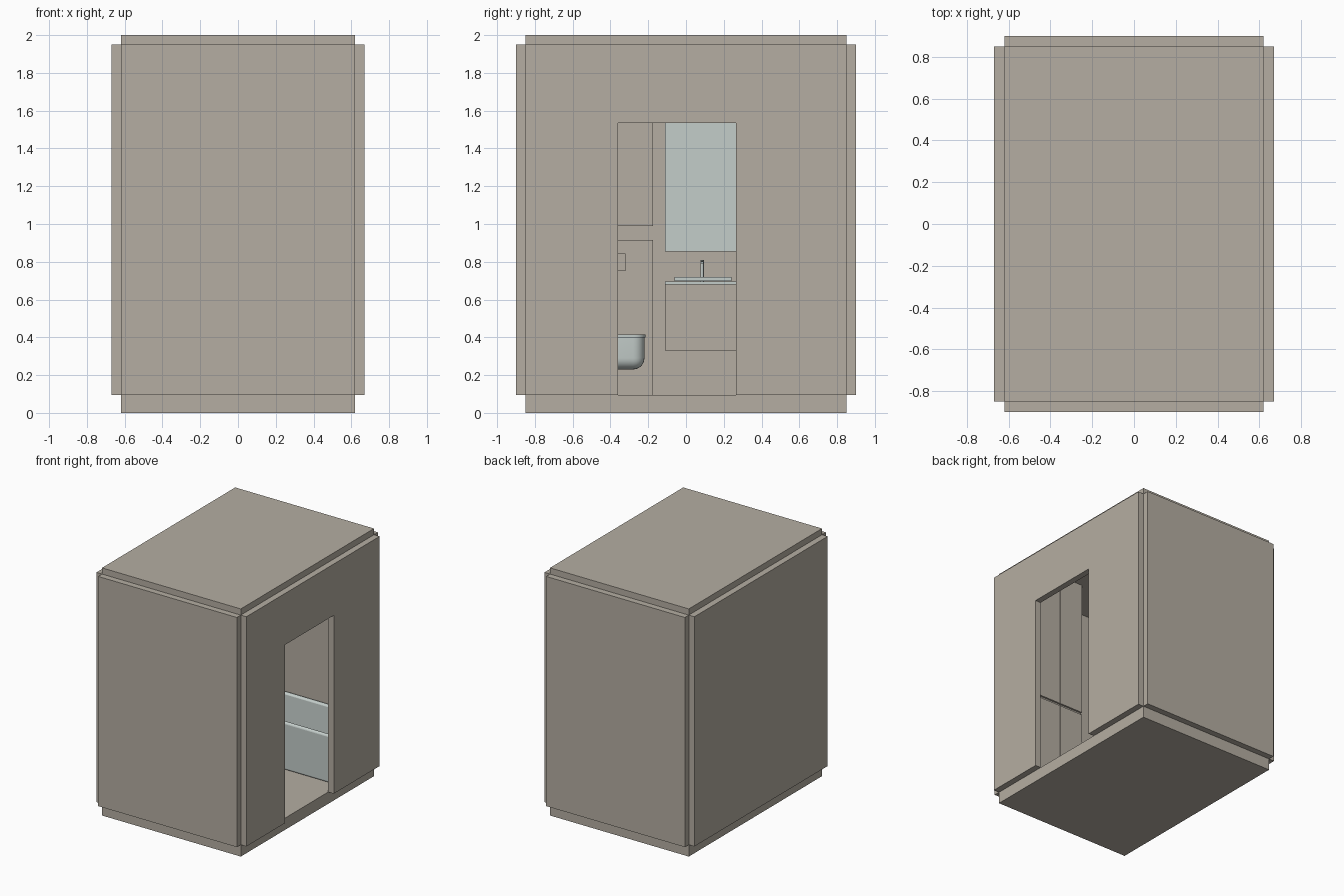
import bpy
import bmesh
from mathutils import Vector

cube = bpy.data.objects.get("Cube")
if cube:
    bpy.data.objects.remove(cube, do_unlink=True)


def material(name, rgb):
    m = bpy.data.materials.new(name)
    m.use_nodes = True
    m.diffuse_color = (*rgb, 1)
    m.node_tree.nodes["Principled BSDF"].inputs["Base Color"].default_value = (*rgb, 1)
    return m


stone = material("warm grey panel", (0.46, 0.42, 0.36))
pale = material("pale ceramic", (0.55, 0.61, 0.59))


def finish(name, bm, mat, smooth=False):
    bmesh.ops.recalc_face_normals(bm, faces=bm.faces)
    mesh = bpy.data.meshes.new(name)
    bm.to_mesh(mesh)
    bm.free()
    mesh.materials.append(mat)
    obj = bpy.data.objects.new(name, mesh)
    bpy.context.collection.objects.link(obj)
    if smooth:
        bpy.ops.object.select_all(action="DESELECT")
        obj.select_set(True)
        bpy.context.view_layer.objects.active = obj
        bpy.ops.object.shade_smooth_by_angle()
    return obj


def box_mesh(x, y, z):
    """Box from (min, max) pairs along each axis."""
    bm = bmesh.new()
    bmesh.ops.create_cube(bm, size=1)
    for v in bm.verts:
        v.co = Vector([r[0] if c < 0 else r[1] for c, r in zip(v.co, (x, y, z))])
    return bm


def box(name, x, y, z, mat=stone):
    return finish(name, box_mesh(x, y, z), mat)


def rounded_box(name, x, y, z, radius, pick, mat=pale, segments=6):
    bm = box_mesh(x, y, z)
    edges = [e for e in bm.edges if pick(e)]
    bmesh.ops.bevel(bm, geom=edges, offset=radius, segments=segments,
                    profile=0.5, affect="EDGES")
    return finish(name, bm, mat, True)


def rod(name, start, end, radius, mat=pale):
    start, end = Vector(start), Vector(end)
    bm = bmesh.new()
    bmesh.ops.create_cone(bm, cap_ends=True, segments=16, radius1=radius,
                          radius2=radius, depth=(end - start).length)
    rot = (end - start).to_track_quat("Z", "Y").to_matrix()
    bmesh.ops.rotate(bm, matrix=rot, verts=bm.verts)
    bmesh.ops.translate(bm, vec=(start + end) / 2, verts=bm.verts)
    return finish(name, bm, mat, True)


# Shell sizes: inner half width, inner half length, panel thickness
W, L, T = 0.62, 0.85, 0.05
FLOOR, CEIL = 0.095, 1.95
DOOR = (-0.36, 0.265, 1.535)

# Floor, roof and plain walls
box("floor_slab", (-W, W), (-L, L), (0, FLOOR))
box("roof_slab", (-W, W), (-L, L), (CEIL, 2))
box("front_wall", (-W, W), (-L - T, -L), (FLOOR, CEIL))
box("back_wall", (-W, W), (L, L + T), (FLOOR, CEIL))
box("right_wall", (-W - T, -W), (-L, L), (FLOOR, CEIL))

# Door wall: one profile running around the opening
a, b, top = DOOR
outline = [(-L, FLOOR), (a, FLOOR), (a, top), (b, top),
           (b, FLOOR), (L, FLOOR), (L, CEIL), (-L, CEIL)]
bm = bmesh.new()
face = bm.faces.new([bm.verts.new((W, y, z)) for y, z in outline])
grown = bmesh.ops.extrude_face_region(bm, geom=[face])["geom"]
bmesh.ops.translate(bm, vec=(T, 0, 0),
                    verts=[g for g in grown if isinstance(g, bmesh.types.BMVert)])
finish("door_wall", bm, stone)

# Service box behind the toilet, with a shelf gap below the upper cabinet
box("service_box", (-W, -0.47), (-L, -0.175), (FLOOR, 0.915))
box("upper_cabinet", (-W, -0.47), (-L, -0.175), (0.99, CEIL))
box("flush_plate", (-0.47, -0.462), (-0.44, -0.32), (0.75, 0.845))

# Wall-hung toilet
TOILET = (-0.515, -0.22)
rounded_box("toilet_bowl", (-0.47, -0.09), TOILET, (0.23, 0.398), 0.06,
            lambda e: not all(v.co.x < -0.4 for v in e.verts)
            and not all(v.co.z > 0.39 for v in e.verts))
rounded_box("toilet_seat", (-0.46, -0.08), (-0.52, -0.215), (0.4, 0.415), 0.06,
            lambda e: all(v.co.x > -0.1 for v in e.verts)
            and abs(e.verts[0].co.z - e.verts[1].co.z) > 0.01)

# Vanity, basin, tap and mirror on the right wall
VANITY = (-0.11, 0.29)
box("vanity_cabinet", (-W, -0.29), VANITY, (0.33, 0.68))
box("vanity_top", (-W, -0.28), VANITY, (0.68, 0.695), pale)
box("mirror", (-W, -W + 0.02), VANITY, (0.855, 1.6), pale)

bm = box_mesh((-0.54, -0.31), (-0.06, 0.24), (0.697, 0.72))
rim = [max(bm.faces, key=lambda f: f.calc_center_median().z)]
bmesh.ops.inset_region(bm, faces=rim, thickness=0.015)
bmesh.ops.translate(bm, vec=(0, 0, -0.018), verts=rim[0].verts)
finish("basin", bm, pale)

rod("tap_column", (-0.57, 0.085, 0.695), (-0.57, 0.085, 0.81), 0.009)
rod("tap_spout", (-0.57, 0.085, 0.8), (-0.48, 0.085, 0.795), 0.007)

# Bathtub along the back wall, hollowed from its rim
bm = box_mesh((-W, W), (0.395, L), (FLOOR, 0.48))
rim = [max(bm.faces, key=lambda f: f.calc_center_median().z)]
bmesh.ops.inset_region(bm, faces=rim, thickness=0.045)
well = bmesh.ops.extrude_face_region(bm, geom=rim)["geom"]
well_verts = [g for g in well if isinstance(g, bmesh.types.BMVert)]
bmesh.ops.delete(bm, geom=rim, context="FACES_ONLY")
bmesh.ops.translate(bm, vec=(0, 0, -0.32), verts=well_verts)
centre = Vector((0, 0.6225, 0))
for v in well_verts:
    v.co.x *= 0.93
    v.co.y = centre.y + (v.co.y - centre.y) * 0.9
tub = finish("bathtub", bm, pale)
soft = tub.modifiers.new("soft_edges", "BEVEL")
soft.width, soft.segments = 0.015, 3
bpy.context.view_layer.objects.active = tub
tub.select_set(True)
bpy.ops.object.shade_smooth_by_angle()

# Tall two-door cupboard beside the entrance, split by a thin shadow gap
for low, high, part in ((FLOOR, 0.82, "lower"), (0.84, CEIL, "upper")):
    for x0, x1, side in ((0.085, 0.3, "right"), (0.302, W, "left")):
        box(f"{part}_{side}_cupboard_door", (x0, x1), (-0.525, -0.51), (low, high))
box("cupboard_body", (0.085, W), (-L, -0.525), (FLOOR, CEIL))
